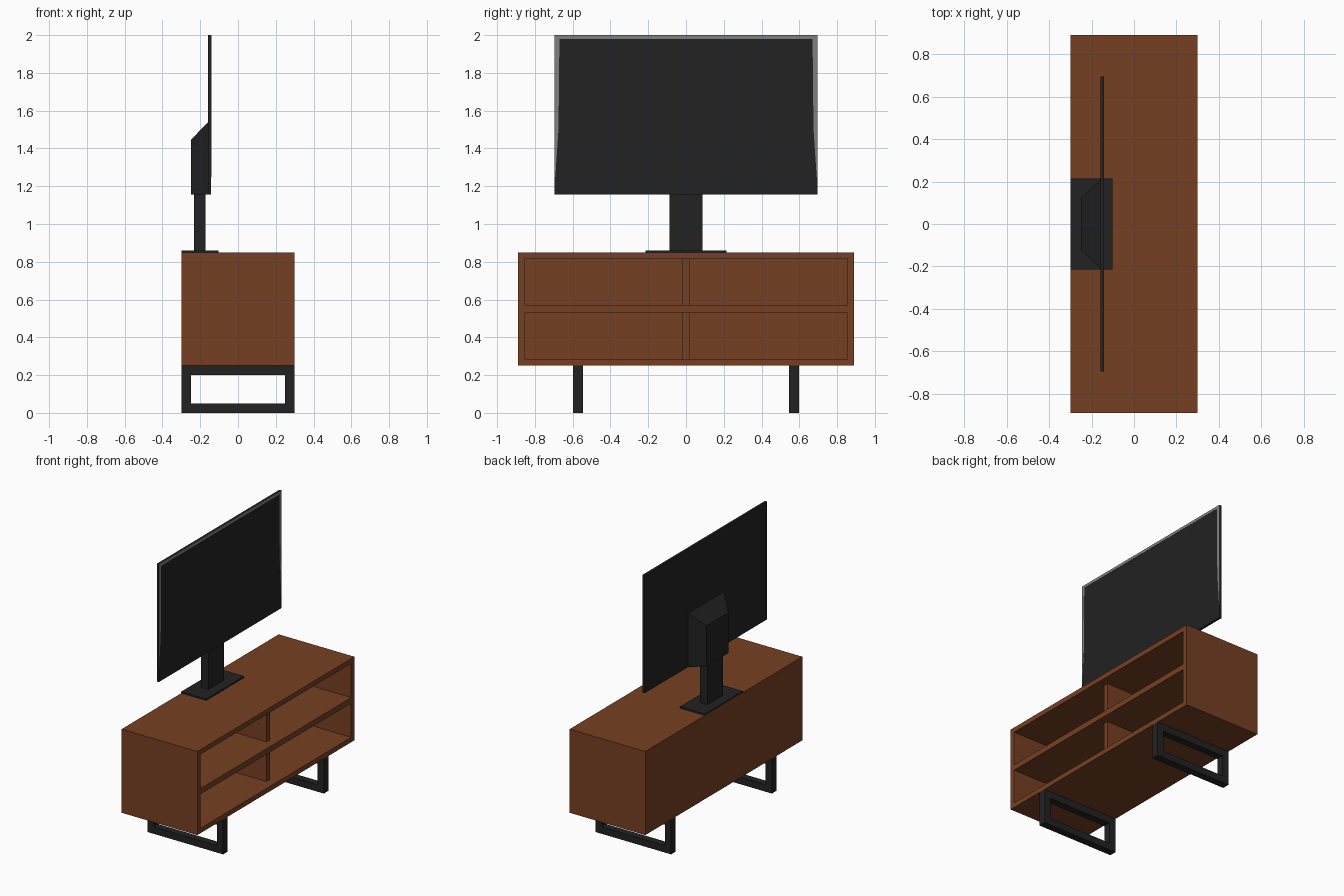
import bpy, bmesh

if "Cube" in bpy.data.objects:
    bpy.data.objects.remove(bpy.data.objects["Cube"])


def material(name, rgb):
    m = bpy.data.materials.new(name)
    m.diffuse_color = (*rgb, 1)
    m.use_nodes = True
    m.node_tree.nodes["Principled BSDF"].inputs["Base Color"].default_value = m.diffuse_color
    return m


WOOD = material("brown wood", (0.181, 0.051, 0.016))
BLACK = material("soft black", (0.016, 0.016, 0.016))
GREY = material("rim grey", (0.216, 0.216, 0.216))


def add(name, bm, mat):
    bmesh.ops.recalc_face_normals(bm, faces=bm.faces)
    me = bpy.data.meshes.new(name)
    bm.to_mesh(me)
    bm.free()
    me.materials.append(mat)
    ob = bpy.data.objects.new(name, me)
    bpy.context.collection.objects.link(ob)
    return ob


def hexa(name, back, front, mat):
    """Solid between two (x, y0, y1, z0, z1) rectangles facing along x."""
    bm = bmesh.new()
    rings = []
    for x, y0, y1, z0, z1 in (back, front):
        rings.append([bm.verts.new((x, y, z)) for y, z in
                      ((y0, z0), (y1, z0), (y1, z1), (y0, z1))])
    a, b = rings
    bm.faces.new(a)
    bm.faces.new(b)
    for i in range(4):
        j = (i + 1) % 4
        bm.faces.new((a[i], a[j], b[j], b[i]))
    return add(name, bm, mat)


def box(name, x, y, z, mat):
    return hexa(name, (x[0], *y, *z), (x[1], *y, *z), mat)


def carve(ob, cutters):
    for c in cutters:
        mod = ob.modifiers.new("cut", 'BOOLEAN')
        mod.operation = 'DIFFERENCE'
        mod.solver = 'EXACT'
        mod.object = c
    bpy.context.view_layer.update()
    dg = bpy.context.evaluated_depsgraph_get()
    me = bpy.data.meshes.new_from_object(ob.evaluated_get(dg))
    ob.modifiers.clear()
    ob.data = me
    for c in cutters:
        bpy.data.objects.remove(c)


# Cabinet shell with two long open bays, facing +x
cabinet = box("cabinet", (-0.3, 0.3), (-0.89, 0.89), (0.25, 0.85), WOOD)
bays = [(0.285, 0.53), (0.57, 0.815)]
carve(cabinet, [box("bay_cutter", (-0.265, 0.4), (-0.855, 0.855), z, WOOD)
                for z in bays])

# Recessed upright dividers
for name, z in zip(("lower_divider", "upper_divider"), bays):
    box(name, (-0.265, 0.24), (-0.018, 0.018), z, WOOD)

# Rectangular loop legs
for name, s in (("left_leg_frame", -1), ("right_leg_frame", 1)):
    y = sorted((s * 0.545, s * 0.597))
    leg = box(name, (-0.3, 0.3), y, (0, 0.25), BLACK)
    carve(leg, [box("leg_cutter", (-0.25, 0.25), (y[0] - 0.1, y[1] + 0.1),
                    (0.05, 0.2), BLACK)])

# Television stand
box("stand_base", (-0.3, -0.102), (-0.215, 0.215), (0.85, 0.861), BLACK)
box("stand_neck", (-0.232, -0.173), (-0.088, 0.088), (0.861, 1.155), BLACK)

# Screen panel and tapered rear housing
box("screen_panel", (-0.158, -0.142), (-0.695, 0.695), (1.155, 2.0), BLACK)
hexa("rear_housing", (-0.25, -0.125, 0.125, 1.155, 1.445),
     (-0.158, -0.205, 0.205, 1.155, 1.54), BLACK)

# Grey rim: top strip and two side strips narrowing downwards
X0, X1 = -0.142, -0.1405
box("top_rim", (X0, X1), (-0.695, 0.695), (1.98, 2.0), GREY)
for name, s in (("left_rim", -1), ("right_rim", 1)):
    bm = bmesh.new()
    pts = ((0.695, 1.98), (0.67, 1.98), (0.675, 1.5), (0.692, 1.25), (0.695, 1.25))
    f = bm.faces.new([bm.verts.new((X0, s * y, z)) for y, z in pts])
    r = bmesh.ops.extrude_face_region(bm, geom=[f], use_keep_orig=True)
    bmesh.ops.translate(bm, vec=(X1 - X0, 0, 0), verts=[
        v for v in r["geom"] if isinstance(v, bmesh.types.BMVert)])
    add(name, bm, GREY)
